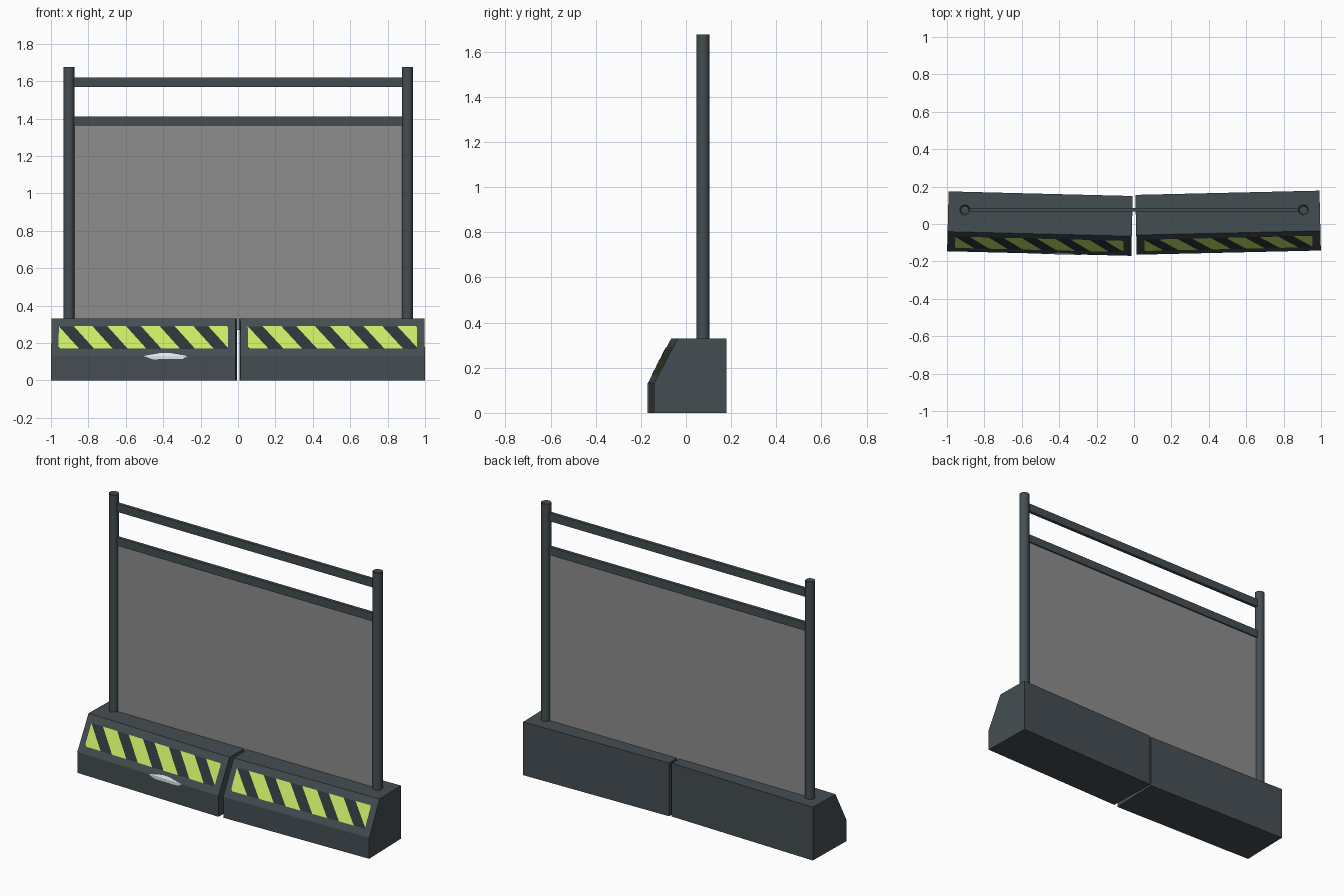
import bpy, bmesh, math
from mathutils import Vector, Matrix

if "Cube" in bpy.data.objects:
    bpy.data.objects.remove(bpy.data.objects["Cube"])


def material(name, col):
    m = bpy.data.materials.new(name)
    m.diffuse_color = col
    m.use_nodes = True
    m.node_tree.nodes["Principled BSDF"].inputs["Base Color"].default_value = m.diffuse_color
    return m


STEEL = material("slate", (0.06, 0.075, 0.085, 1))
DARK = material("dark_stripe", (0.026, 0.034, 0.041, 1))
LIME = material("lime_stripe", (0.58, 0.80, 0.13, 1))
PALE = material("pale_chip", (0.75, 0.8, 0.83, 1))
SHEET = material("mesh_sheet", (0.27, 0.27, 0.27, 0.65))


def make(name, bm, mat, matrix=Matrix()):
    me = bpy.data.meshes.new(name)
    bm.to_mesh(me)
    bm.free()
    me.materials.append(mat)
    ob = bpy.data.objects.new(name, me)
    bpy.context.collection.objects.link(ob)
    ob.matrix_world = matrix
    return ob


def box(name, lo, hi, mat):
    bm = bmesh.new()
    lo, hi = Vector(lo), Vector(hi)
    bmesh.ops.create_cube(bm, size=1, matrix=Matrix.Translation((lo + hi) / 2)
                          @ Matrix.Diagonal((*(hi - lo), 1)))
    return make(name, bm, mat)


# Block cross-section (y, z): upright toe, sloped face, flat top and back
PROFILE = [(-0.16, 0), (-0.16, 0.13), (-0.055, 0.33), (0.16, 0.33), (0.16, 0)]
HALF = 0.4925


def face_point(x, z, off):
    """Point on the front of a block, lifted off its surface."""
    if z <= 0.13:
        return (x, -0.16 - off, z)
    return (x, -0.16 + 0.525 * (z - 0.13) - off * 0.885, z + off * 0.465)


def patch(name, polys, off, mat, matrix):
    bm = bmesh.new()
    for poly in polys:
        bm.faces.new([bm.verts.new(face_point(x, z, off)) for x, z in poly])
    return make(name, bm, mat, matrix)


def clip(poly, x0, x1):
    """Trim a polygon to the ends of the warning panel."""
    for lim, s in ((x0, 1), (x1, -1)):
        out = []
        for a, b in zip(poly, poly[1:] + poly[:1]):
            ia, ib = s * (a[0] - lim) >= 0, s * (b[0] - lim) >= 0
            if ia:
                out.append(a)
            if ia != ib:
                t = (lim - a[0]) / (b[0] - a[0])
                out.append((lim, a[1] + t * (b[1] - a[1])))
        poly = out
    return poly


def block(side, cx, cy, angle):
    mw = Matrix.Translation((cx, cy, 0)) @ Matrix.Rotation(angle, 4, 'Z')
    bm = bmesh.new()
    f = bm.faces.new([bm.verts.new((-HALF, y, z)) for y, z in PROFILE])
    ext = bmesh.ops.extrude_face_region(bm, geom=[f])
    verts = [v for v in ext["geom"] if isinstance(v, bmesh.types.BMVert)]
    bmesh.ops.translate(bm, verts=verts, vec=(2 * HALF, 0, 0))
    bmesh.ops.recalc_face_normals(bm, faces=bm.faces)
    make(side + "_base_block", bm, STEEL, mw)
    # Dark panel with slanted lime stripes
    x0, x1, z0, z1 = -0.453, 0.452, 0.168, 0.288
    patch(side + "_warning_panel", [[(x0, z0), (x1, z0), (x1, z1), (x0, z1)]],
          0.002, DARK, mw)
    stripes = []
    for k in range(6):
        r = x0 + 0.18 * k
        stripes.append(clip([(r + 0.01, z0), (r + 0.11, z0), (r, z1), (r - 0.1, z1)], x0, x1))
    patch(side + "_lime_stripes", stripes, 0.004, LIME, mw)
    return mw


left = block("left", -0.503, 0.002, -0.025)
block("right", 0.503, 0.007, 0.023)

# Pale chipped spot folded over the edge of the left block
patch("chipped_spot", [
    [(0.003, 0.13), (0.05, 0.113), (0.21, 0.115), (0.235, 0.128), (0.233, 0.13)],
    [(0.003, 0.1301), (0.233, 0.1301), (0.15, 0.145), (0.1, 0.147)]], 0.002, PALE, left)

# Round posts with a recessed top
for side, x in (("left", -0.904), ("right", 0.906)):
    bm = bmesh.new()
    bmesh.ops.create_cone(bm, cap_ends=True, segments=16, radius1=0.029, radius2=0.029,
                          depth=1.355, matrix=Matrix.Translation((x, 0.075, 0.9975)))
    top = [f for f in bm.faces if f.normal.z > 0.9]
    bmesh.ops.inset_region(bm, faces=top, thickness=0.008)
    bmesh.ops.translate(bm, verts=top[0].verts, vec=(0, 0, -0.015))
    ob = make(side + "_post", bm, STEEL)
    bpy.ops.object.select_all(action='DESELECT')
    ob.select_set(True)
    bpy.context.view_layer.objects.active = ob
    bpy.ops.object.shade_smooth_by_angle(angle=math.radians(35))

# Rails and the see-through sheet
box("top_rail", (-0.885, 0.066, 1.57), (0.885, 0.086, 1.62), STEEL)
box("middle_rail", (-0.885, 0.066, 1.36), (0.885, 0.086, 1.41), STEEL)
box("mesh_sheet", (-0.885, 0.073, 0.27), (0.885, 0.077, 1.37), SHEET)
